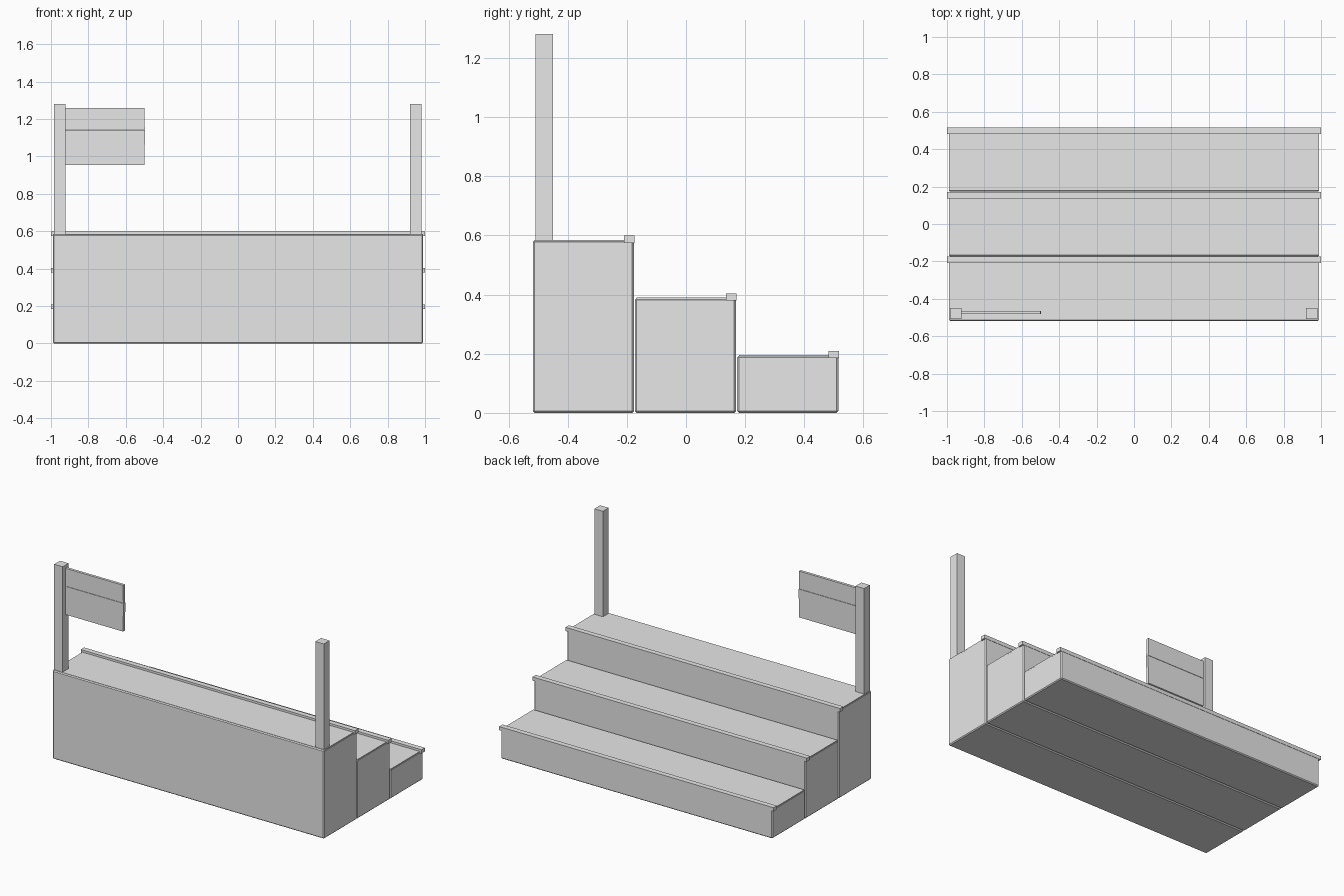
import bpy, bmesh

cube = bpy.data.objects.get("Cube")
if cube:
    bpy.data.objects.remove(cube, do_unlink=True)

grey = bpy.data.materials.new("plain_grey")
grey.use_nodes = True
grey.diffuse_color = (0.8, 0.8, 0.8, 1)
grey.node_tree.nodes["Principled BSDF"].inputs["Base Color"].default_value = (0.8, 0.8, 0.8, 1)


def finish(name, bm):
    bmesh.ops.recalc_face_normals(bm, faces=bm.faces)
    mesh = bpy.data.meshes.new(name)
    bm.to_mesh(mesh)
    bm.free()
    mesh.materials.append(grey)
    obj = bpy.data.objects.new(name, mesh)
    bpy.context.collection.objects.link(obj)
    return obj


def prism(name, outline, axis, low, high, bevel=0):
    """Extrude a flat outline along x (axis 0) or y (axis 1)."""
    bm = bmesh.new()
    points = [(low, a, b) if axis == 0 else (a, low, b) for a, b in outline]
    face = bm.faces.new([bm.verts.new(p) for p in points])
    new = bmesh.ops.extrude_face_region(bm, geom=[face])["geom"]
    shift = [0, 0, 0]
    shift[axis] = high - low
    bmesh.ops.translate(bm, vec=shift, verts=[v for v in new if isinstance(v, bmesh.types.BMVert)])
    obj = finish(name, bm)
    if bevel:
        mod = obj.modifiers.new("edge_chamfer", "BEVEL")
        mod.width = bevel
        mod.segments = 1
    return obj


def box(name, x, y, z, bevel=0):
    outline = [(y[0], z[0]), (y[1], z[0]), (y[1], z[1]), (y[0], z[1])]
    return prism(name, outline, 0, x[0], x[1], bevel)


# Three stepped tiers, each a chamfered body with a tread and raised nosing
for name, front, top in (("upper", -0.518, 0.585), ("middle", -0.173, 0.39), ("lower", 0.173, 0.195)):
    back = front + 0.342
    box(name + "_step_body", (-0.99, 0.99), (front, back), (0, top - 0.002), 0.006)
    # Tread and nosing share one L-shaped section, the nosing wider than the tread
    box(name + "_tread", (-0.988, 0.988), (front + 0.006, back - 0.033), (top - 0.008, top))
    box(name + "_nosing", (-1, 1), (back - 0.033, back + 0.002), (top - 0.01, top + 0.014))

# Corner posts on the upper tier
for side, x in (("right", -0.953), ("left", 0.951)):
    box(side + "_post", (x - 0.031, x + 0.031), (-0.509, -0.449), (0.58, 1.28))

# Sign hanging from the right post, two boards with a slightly uneven free edge
prism("sign_upper_board", [(-0.925, 1.143), (-0.497, 1.143), (-0.5, 1.165), (-0.5, 1.26), (-0.925, 1.26)],
      1, -0.482, -0.464)
prism("sign_lower_board", [(-0.925, 0.955), (-0.5, 0.955), (-0.5, 1.05), (-0.496, 1.09), (-0.496, 1.141),
                           (-0.925, 1.141)], 1, -0.482, -0.464)
